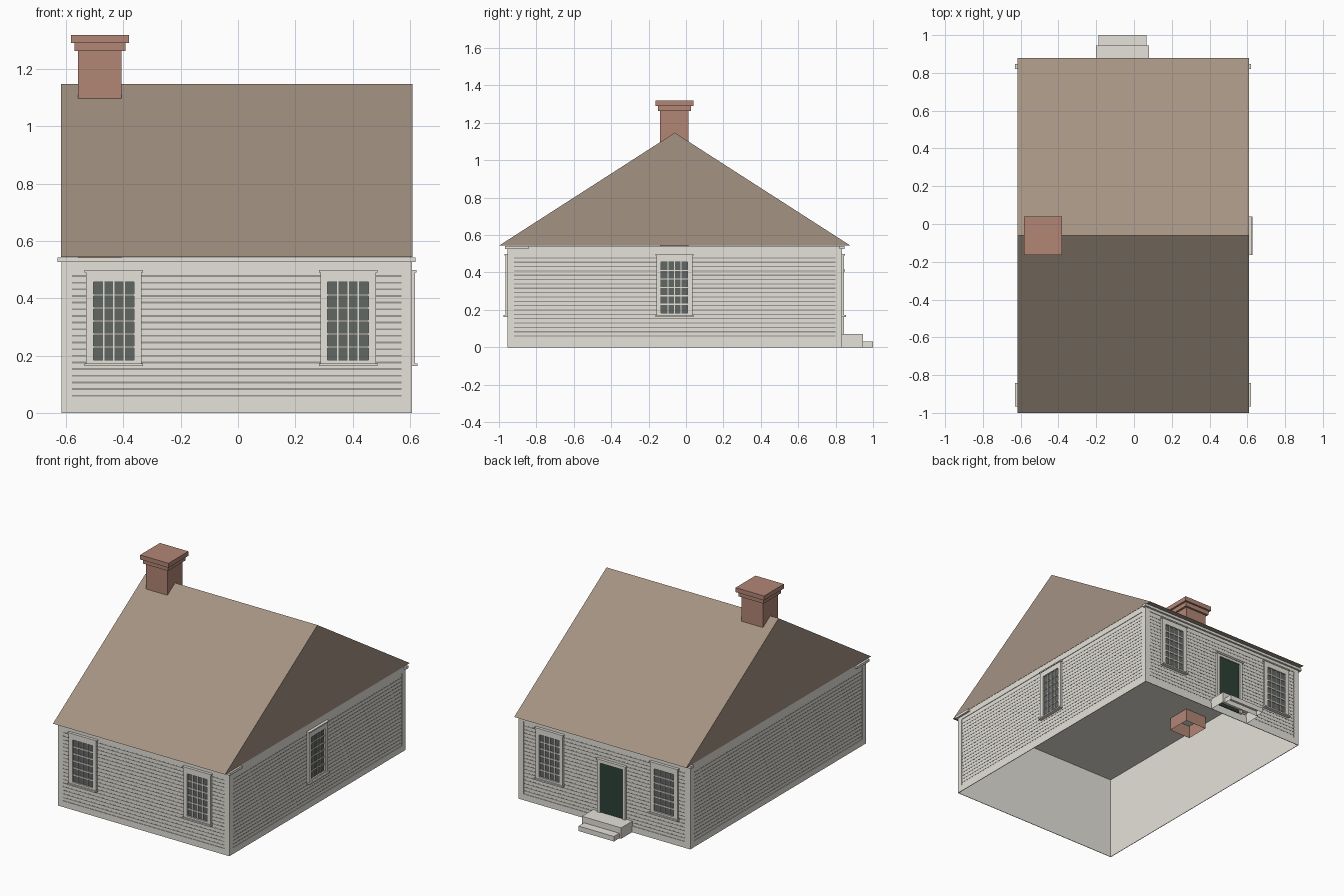
import bpy, bmesh
from mathutils import Vector

cube = bpy.data.objects.get("Cube")
if cube:
    bpy.data.objects.remove(cube, do_unlink=True)


def material(name, rgb):
    lin = [((c / 255 + 0.055) / 1.055) ** 2.4 for c in rgb] + [1.0]
    m = bpy.data.materials.new(name)
    m.use_nodes = True
    m.diffuse_color = lin
    bsdf = next(n for n in m.node_tree.nodes if n.type == 'BSDF_PRINCIPLED')
    bsdf.inputs["Base Color"].default_value = lin
    bsdf.inputs["Roughness"].default_value = 0.9
    return m


PAINT = material("off_white_paint", (229, 226, 218))
GROOVE = material("siding_shadow_gray", (152, 151, 147))
ROOF = material("brown_shingle", (164, 147, 131))
BRICK = material("red_brick", (178, 134, 118))
GLASS = material("dark_glass", (98, 103, 100))
DOOR = material("dark_green", (46, 65, 55))

# Core wall planes
X0, X1, Y0, Y1, EAVE = -0.611, 0.603, -0.951, 0.831, 0.5425


def add_box(bm, lo, hi, bottom=True):
    verts = bmesh.ops.create_cube(bm, size=1)["verts"]
    lo, hi = Vector(lo), Vector(hi)
    for v in verts:
        v.co = (lo + hi) / 2 + v.co * (hi - lo)
    if not bottom:
        faces = {f for v in verts for f in v.link_faces}
        down = [f for f in faces if all(v.co.z < lo.z + 1e-5 for v in f.verts)]
        bmesh.ops.delete(bm, geom=down, context='FACES_ONLY')


def finish(name, bm, mat):
    mesh = bpy.data.meshes.new(name)
    bm.normal_update()
    bm.to_mesh(mesh)
    bm.free()
    mesh.materials.append(mat)
    obj = bpy.data.objects.new(name, mesh)
    bpy.context.scene.collection.objects.link(obj)


def boxes(name, mat, spans, bottom=True):
    bm = bmesh.new()
    for lo, hi in spans:
        add_box(bm, lo, hi, bottom)
    finish(name, bm, mat)


def on_wall(side, u0, u1, z0, z1, d1, d0=0.0006):
    """Box span on a wall: u along it, from d0 to d1 outward."""
    if side in ("front", "back"):
        a, b = (Y0 - d1, Y0 - d0) if side == "front" else (Y1 + d0, Y1 + d1)
        return (u0, a, z0), (u1, b, z1)
    a, b = (X0 - d1, X0 - d0) if side == "right" else (X1 + d0, X1 + d1)
    return (a, u0, z0), (b, u1, z1)


# Walls, open underneath
boxes("walls", PAINT, [((X0, Y0, 0), (X1, Y1, EAVE))], bottom=False)

# Corner boards, base and frieze boards, and siding lines on each wall
for side in ("front", "back", "left", "right"):
    a, b = (X0, X1) if side in ("front", "back") else (Y0, Y1)
    t = 0.004
    boxes(side + "_trim_boards", PAINT, [
        on_wall(side, a - t, a + 0.032, 0, EAVE, t),
        on_wall(side, b - 0.032, b + t, 0, EAVE, t),
        on_wall(side, a + 0.032, b - 0.032, 0, 0.04, t),
        on_wall(side, a + 0.032, b - 0.032, 0.505, EAVE, t)])
    rows = [0.057 + i * 0.0232 for i in range(19)]
    boxes(side + "_siding_lines", GROOVE, [
        on_wall(side, a + 0.032, b - 0.032, z, z + 0.006, 0.0014)
        for z in rows])

# Roof: gabled prism
bm = bmesh.new()
profile = [(-1.0, 0.543), (0.88, 0.543), (-0.06, 1.147)]
face = bm.faces.new([bm.verts.new((-0.618, y, z)) for y, z in profile])
ext = bmesh.ops.extrude_face_region(bm, geom=[face])["geom"]
bmesh.ops.translate(bm, vec=(1.226, 0, 0),
                    verts=[v for v in ext if isinstance(v, bmesh.types.BMVert)])
bmesh.ops.recalc_face_normals(bm, faces=bm.faces[:])
finish("roof", bm, ROOF)

# Eave cornices: a long board plus short returns around the corners
for side, s, y in (("front", 1, Y0), ("back", -1, Y1)):
    def span(x0, x1, inner):
        ys = sorted((y - s * 0.016, y + s * inner))
        return (x0, ys[0], 0.526), (x1, ys[1], 0.542)
    reach = 0.11 if side == "front" else 0.01
    boxes(side + "_cornice", PAINT, [span(-0.63, 0.62, -0.001),
                                     span(-0.63, X0 - 0.001, reach),
                                     span(X1 + 0.001, 0.62, reach)])


def window(name, side, c):
    w, r, z0, z1, low, top = 0.097, 0.071, 0.172, 0.49, 0.184, 0.456
    # Casing, head and sill
    boxes(name + "_casing", PAINT, [
        on_wall(side, c - w, c - r, z0, z1, 0.014),
        on_wall(side, c + r, c + w, z0, z1, 0.014),
        on_wall(side, c - r, c + r, top, z1, 0.014),
        on_wall(side, c - r, c + r, z0, low, 0.014),
        on_wall(side, c - w - 0.005, c + w + 0.005, z1, 0.498, 0.019),
        on_wall(side, c - w - 0.005, c + w + 0.005, 0.163, z0, 0.024)])
    # Recessed glass behind muntins that make four by six panes
    boxes(name + "_glass", GLASS, [on_wall(side, c - r, c + r, low, top, 0.004)])
    dx, dz = r / 2, (top - low) / 6
    boxes(name + "_muntins", PAINT, [
        on_wall(side, c + i * dx - 0.0027, c + i * dx + 0.0027, low, top, 0.009, 0.003)
        for i in (-1, 0, 1)] + [
        on_wall(side, c - r, c + r, low + j * dz - 0.0035, low + j * dz + 0.0035, 0.0095, 0.003)
        for j in range(1, 6)])


for side in ("front", "back"):
    window(side + "_right_window", side, -0.433)
    window(side + "_left_window", side, 0.384)
window("gable_window", "left", -0.062)

# Back door with frame
c = -0.058
boxes("door_frame", PAINT, [
    on_wall("back", c - 0.1, c - 0.08, 0.05, 0.405, 0.014),
    on_wall("back", c + 0.08, c + 0.1, 0.05, 0.405, 0.014),
    on_wall("back", c - 0.08, c + 0.08, 0.39, 0.405, 0.014),
    on_wall("back", c - 0.105, c + 0.105, 0.405, 0.415, 0.019)])
boxes("door", DOOR, [on_wall("back", c - 0.08, c + 0.08, 0.05, 0.39, 0.006)])

# Back steps, open underneath
boxes("upper_step", PAINT, [((-0.2, Y1, 0), (0.08, 0.945, 0.07))], bottom=False)
boxes("lower_step", PAINT, [((-0.187, 0.945, 0), (0.065, 1.0, 0.032))], bottom=False)

# Chimney: shaft through the ceiling, with two stepped caps
cx, cy = -0.482, -0.062


def square(r, z0, z1):
    return (cx - r, cy - r, z0), (cx + r, cy + r, z1)


boxes("chimney_shaft", BRICK, [square(0.076, 0.46, 1.263)], bottom=False)
boxes("chimney_caps", BRICK, [square(0.089, 1.262, 1.291),
                              square(0.101, 1.29, 1.319)])
